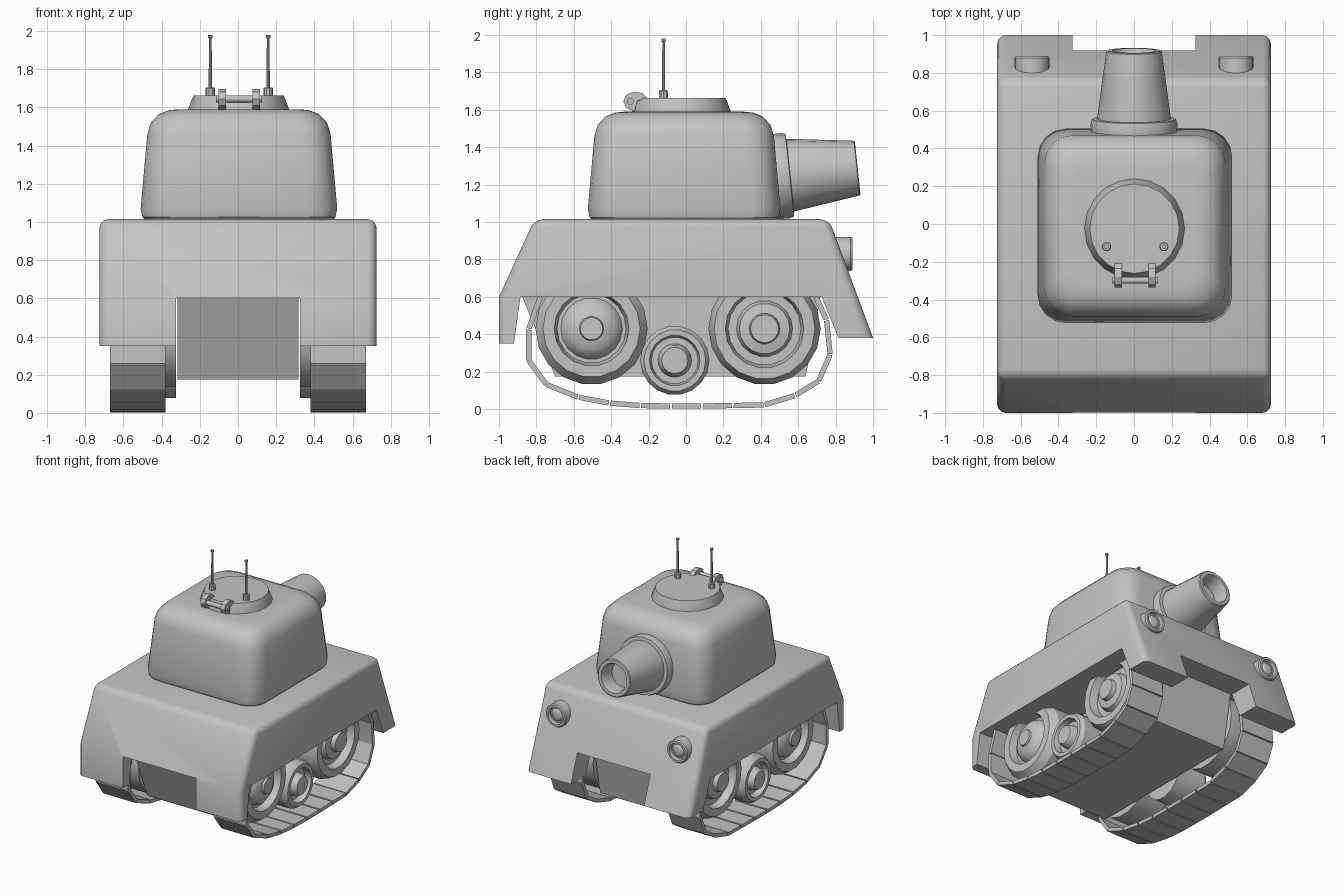
import bpy, bmesh, math
from mathutils import Vector, Matrix

if "Cube" in bpy.data.objects:
    bpy.data.objects.remove(bpy.data.objects["Cube"])

GREY = (0.55, 0.55, 0.55, 1)
paint = bpy.data.materials.new("plain_grey")
paint.use_nodes = True
paint.diffuse_color = GREY
paint.node_tree.nodes["Principled BSDF"].inputs["Base Color"].default_value = GREY


def finish(name, bm, smooth=True):
    bmesh.ops.recalc_face_normals(bm, faces=bm.faces)
    mesh = bpy.data.meshes.new(name)
    bm.to_mesh(mesh)
    bm.free()
    mesh.materials.append(paint)
    ob = bpy.data.objects.new(name, mesh)
    bpy.context.collection.objects.link(ob)
    bpy.ops.object.select_all(action='DESELECT')
    ob.select_set(True)
    bpy.context.view_layer.objects.active = ob
    if smooth:
        bpy.ops.object.shade_smooth_by_angle(angle=math.radians(32))
    return ob


def add_prism(bm, yz, x0, x1):
    """Extrude a side profile of (y, z) points from x0 to x1."""
    a = [bm.verts.new((x0, y, z)) for y, z in yz]
    b = [bm.verts.new((x1, y, z)) for y, z in yz]
    bm.faces.new(a)
    bm.faces.new(b[::-1])
    for i in range(len(a)):
        j = (i + 1) % len(a)
        bm.faces.new((a[i], a[j], b[j], b[i]))


def skin(bm, rings):
    """Join equal rings of points and close both ends."""
    loops = [[bm.verts.new(p) for p in ring] for ring in rings]
    for lo, hi in zip(loops, loops[1:]):
        for i in range(len(lo)):
            j = (i + 1) % len(lo)
            bm.faces.new((lo[i], lo[j], hi[j], hi[i]))
    bm.faces.new(loops[0][::-1])
    bm.faces.new(loops[-1])


def lathe(name, profile, origin, axis, sides=16):
    """Spin (radius, distance) points around an axis through origin."""
    bm = bmesh.new()
    rings = []
    for r, t in profile:
        turn = [2 * math.pi * i / sides for i in range(sides)]
        rings.append([(r * math.cos(a), r * math.sin(a), t) for a in turn])
    skin(bm, rings)
    spin = Vector(axis).to_track_quat('Z', 'Y').to_matrix().to_4x4()
    bm.transform(Matrix.Translation(origin) @ spin)
    return finish(name, bm)


# Hull with hanging skirts, rounded outer edges and a central notch
bm = bmesh.new()
add_prism(bm, [(-1, .35), (-1, .6), (-.81, 1.015), (.765, 1.015), (1, .38),
               (.815, .38), (.725, .6), (-.885, .6), (-.92, .35)], -.725, .725)


def outer(v):
    y, z = v.co.y, v.co.z
    return z > .9 or y < -.95 or y > .95


rounded = [e for e in bm.edges if all(outer(v) for v in e.verts)
           and (abs(e.verts[0].co.x - e.verts[1].co.x) < .1 or e.verts[0].co.z > .9)]
bmesh.ops.bevel(bm, geom=rounded, offset=.045, segments=3, profile=.5, affect='EDGES')
hull = finish("hull", bm, False)

bm = bmesh.new()
add_prism(bm, [(-1.2, .1), (1.2, .1), (1.2, .602), (-1.2, .602)], -.325, .325)
cutter = finish("notch_cutter", bm, False)
cutter.hide_render = True
cut = hull.modifiers.new("notch", 'BOOLEAN')
cut.operation = 'DIFFERENCE'
cut.object = cutter
bpy.ops.object.select_all(action='DESELECT')
hull.select_set(True)
bpy.context.view_layer.objects.active = hull
bpy.ops.object.modifier_apply(modifier=cut.name)
bpy.data.objects.remove(cutter)
bpy.ops.object.shade_smooth_by_angle(angle=math.radians(32))

# Belly box between the tracks
bm = bmesh.new()
add_prism(bm, [(-.88, .61), (-.7, .175), (.64, .175), (.72, .61)], -.317, .317)
finish("belly", bm, False)

# Turret: stacked rounded squares
bm = bmesh.new()
rings = []
for z, half, radius in [(1.0, .48, .13), (1.025, .505, .14), (1.07, .515, .15),
                        (1.46, .48, .15), (1.52, .462, .15), (1.565, .42, .14),
                        (1.585, .37, .12), (1.59, .32, .1)]:
    ring = []
    for corner in range(4):
        mid = math.pi / 4 + corner * math.pi / 2
        cx = math.copysign(half - radius, math.cos(mid))
        cy = math.copysign(half - radius, math.sin(mid))
        for k in range(5):
            a = corner * math.pi / 2 + k * math.pi / 8
            ring.append((.005 + cx + radius * math.cos(a),
                         -.01 + cy + radius * math.sin(a), z))
    rings.append(ring)
skin(bm, rings)
finish("turret", bm)

# Gun, tilted slightly upward
muzzle_axis = (0, math.cos(math.radians(6)), math.sin(math.radians(6)))
gun_root = (0, .55, 1.25)
lathe("gun_collar", [(.2, -.16), (.225, -.12), (.23, -.02), (.222, .005), (.19, .008)],
      gun_root, muzzle_axis, 20)
lathe("gun_barrel", [(.195, -.05), (.195, .01), (.147, .365), (.14, .37), (.115, .37),
                     (.105, .34), (.1, .25), (.01, .25)], gun_root, muzzle_axis, 20)

# Roof hatch, hinge and antennas
lathe("hatch", [(.265, 1.57), (.265, 1.59), (.237, 1.663)], (.003, -.025, 0), (0, 0, 1), 20)
for side, x in (("right", -.083), ("left", .095)):
    bm = bmesh.new()
    add_prism(bm, [(-.275, 1.59), (-.32, 1.61), (-.335, 1.645), (-.32, 1.68), (-.28, 1.697),
                   (-.235, 1.69), (-.2, 1.655), (-.26, 1.65)], x - .019, x + .019)
    finish(side + "_hinge_arm", bm, False)
lathe("hinge_pin", [(.018, -.12), (.018, .12)], (.006, -.298, 1.645), (1, 0, 0), 12)
for side, x in (("right", -.145), ("left", .158)):
    lathe(side + "_antenna", [(.025, 1.65), (.025, 1.7), (.02, 1.705), (.009, 1.705),
                              (.007, 1.962), (.012, 1.965), (.012, 1.98)],
          (x, -.12, 0), (0, 0, 1), 10)

# Wheels: (name, y, z, scale, profile)
BIG = [(.3, .325), (.3, .54), (.27, .6), (.21, .6), (.195, .54), (.15, .54),
       (.135, .58), (.082, .59), (.075, .625), (.01, .625)]
DOME = [(.3, .325), (.3, .54), (.26, .6), (.2, .6), (.185, .54), (.165, .54),
        (.15, .57), (.11, .6), (.065, .61), (.06, .625), (.01, .625)]
SMALL = [(.185, .325), (.185, .57), (.165, .6), (.135, .6), (.125, .55),
         (.09, .55), (.08, .6), (.07, .615), (.01, .615)]
WHEELS = [("front", .42, .43, BIG), ("rear", -.505, .43, DOME), ("middle", -.06, .26, SMALL)]

# Track path, from the rear under the hull round to the front
PATH = [(-.79, .61), (-.855, .43), (-.855, .255), (-.755, .12), (-.58, .05), (-.41, .018),
        (-.245, .005), (-.08, .002), (.085, .002), (.25, .005), (.42, .008),
        (.59, .06), (.72, .14), (.785, .29), (.765, .48), (.705, .61)]

for side, s in (("left", 1), ("right", -1)):
    for name, y, z, profile in WHEELS:
        lathe(f"{side}_{name}_wheel", profile, (0, y, z), (s, 0, 0), 18)

    bm = bmesh.new()
    for p, q in zip(PATH, PATH[1:]):
        a, b = Vector(p), Vector(q)
        along = (b - a).normalized()
        inward = Vector((-along.y, along.x)) * .028
        a, b = a + along * .004, b - along * .004
        add_prism(bm, [a, b, b + inward - along * .003, a + inward + along * .003],
                  s * .38, s * .67)
    finish(side + "_track", bm, False)

    # Headlamp with recessed lens
    lathe(side + "_headlamp", [(.092, .74), (.092, .88), (.085, .89), (.068, .89),
                               (.062, .865), (.05, .865), (.035, .878), (.01, .882)],
          (s * .54, 0, .83), (0, 1, 0), 18)
